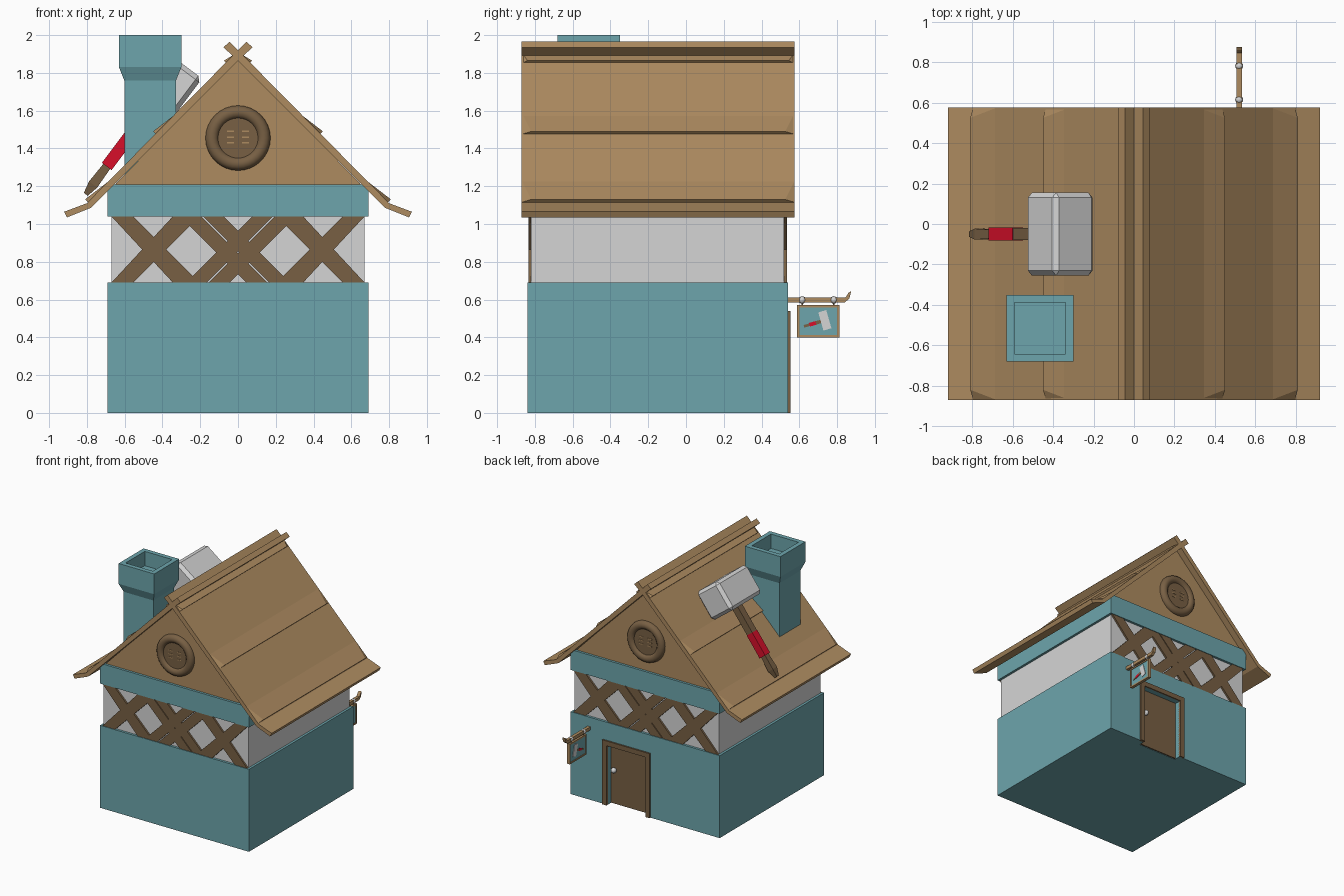
import bpy
import bmesh
from mathutils import Vector

cube = bpy.data.objects.get("Cube")
if cube:
    bpy.data.objects.remove(cube, do_unlink=True)


def material(name, rgb):
    lin = [((c / 255 + 0.055) / 1.055) ** 2.4 for c in rgb]
    m = bpy.data.materials.new(name)
    m.use_nodes = True
    m.diffuse_color = (*lin, 1)
    m.node_tree.nodes["Principled BSDF"].inputs["Base Color"].default_value = (*lin, 1)
    return m


TEAL = material("teal paint", (109, 165, 172))
WHITE = material("pale grey", (213, 213, 213))
WOOD = material("light wood", (173, 139, 96))
DARK = material("dark wood", (120, 96, 68))
RED = material("red grip", (215, 15, 42))


def finish(name, bm, mat):
    bmesh.ops.recalc_face_normals(bm, faces=bm.faces)
    mesh = bpy.data.meshes.new(name)
    bm.to_mesh(mesh)
    bm.free()
    mesh.materials.append(mat)
    obj = bpy.data.objects.new(name, mesh)
    bpy.context.collection.objects.link(obj)
    return obj


def box(name, mat, x, y, z):
    """Box from (low, high) pairs."""
    return prism(name, mat, [(x[0], z[0]), (x[1], z[0]), (x[1], z[1]), (x[0], z[1])], y)


def prism(name, mat, points, span, axis="y"):
    """Extrude a flat profile along y (points are x, z) or x (points are y, z)."""
    bm = bmesh.new()
    place = (lambda p, d: (p[0], d, p[1])) if axis == "y" else (lambda p, d: (d, *p))
    ends = [[bm.verts.new(place(p, d)) for p in points] for d in span]
    bridge(bm, ends)
    return finish(name, bm, mat)


def bridge(bm, rings):
    for a, b in zip(rings, rings[1:]):
        for i in range(len(a)):
            j = (i + 1) % len(a)
            bm.faces.new((a[i], a[j], b[j], b[i]))
    bm.faces.new(rings[0])
    bm.faces.new(rings[-1])


def square_loft(name, mat, sections):
    """Join square rings given as (half width, height)."""
    bm = bmesh.new()
    corners = [(-1, -1), (1, -1), (1, 1), (-1, 1)]
    bridge(bm, [[bm.verts.new((h * a, h * b, z)) for a, b in corners] for h, z in sections])
    return finish(name, bm, mat)


def ball(name, mat, radius, loc):
    bpy.ops.mesh.primitive_uv_sphere_add(segments=16, ring_count=8, radius=radius, location=loc)
    obj = bpy.context.object
    obj.name = name
    obj.data.materials.append(mat)
    bpy.ops.object.shade_smooth()


# Walls, with a doorway cut into the back
walls = box("lower_walls", TEAL, (-0.69, 0.69), (-0.84, 0.54), (0, 0.69))
cutter = box("doorway_cutter", TEAL, (-0.01, 0.35), (0.485, 0.7), (-0.1, 0.5))
cutter.hide_render = True
cut = walls.modifiers.new("doorway", "BOOLEAN")
cut.operation = "DIFFERENCE"
cut.object = cutter
bpy.context.view_layer.objects.active = walls
bpy.ops.object.modifier_apply(modifier=cut.name)
bpy.data.objects.remove(cutter, do_unlink=True)
box("upper_walls", WHITE, (-0.67, 0.67), (-0.82, 0.52), (0.69, 1.04))
box("wall_band", TEAL, (-0.69, 0.69), (-0.84, 0.54), (1.04, 1.21))
prism("gable", WOOD, [(-0.66, 1.2), (0.66, 1.2), (0, 1.875)], (-0.82, 0.52))

# Door
box("door", DARK, (-0.01, 0.35), (0.48, 0.495), (0.003, 0.5))
prism("door_frame", DARK,
      [(-0.05, 0), (-0.01, 0), (-0.01, 0.5), (0.35, 0.5), (0.35, 0), (0.39, 0),
       (0.39, 0.54), (-0.05, 0.54)], (0.53, 0.553))
ball("door_knob", WHITE, 0.022, (0.31, 0.515, 0.29))


# Crossed timbers on front and back
def clamp(x):
    return max(-0.67, min(0.67, x))


LOW, HIGH = 0.69, 1.04
for side, span in (("front", (-0.835, -0.815)), ("back", (0.515, 0.535))):
    for cx, cz, half in ((-0.45, 0.865, 0.07), (-0.06, 0.85, 0.055),
                         (0.06, 0.85, 0.055), (0.45, 0.865, 0.07)):
        for lean in (-1, 1):
            b, t = cx + lean * (LOW - cz), cx + lean * (HIGH - cz)
            prism(side + "_timber", DARK,
                  [(clamp(b - half), LOW), (clamp(b + half), LOW),
                   (clamp(t + half), HIGH), (clamp(t - half), HIGH)], span)

# Round gable windows
for side, y, out in (("front", -0.82, -1), ("back", 0.52, 1)):
    bpy.ops.mesh.primitive_torus_add(major_segments=32, minor_segments=12, major_radius=0.137,
                                     minor_radius=0.035, location=(0, y, 1.455),
                                     rotation=(1.5708, 0, 0))
    ring = bpy.context.object
    ring.name = side + "_window_ring"
    ring.data.materials.append(DARK)
    bpy.ops.object.shade_smooth()
    bpy.ops.mesh.primitive_cylinder_add(vertices=32, radius=0.115, depth=0.03,
                                        location=(0, y, 1.455), rotation=(1.5708, 0, 0))
    disc = bpy.context.object
    disc.name = side + "_window_disc"
    disc.data.materials.append(DARK)
    for x in (-0.04, 0.04):
        for z in (1.43, 1.46, 1.49):
            face = y + out * 0.014
            box(side + "_window_slot", WOOD, (x - 0.018, x + 0.018),
                sorted((face, face + out * 0.004)), (z - 0.004, z + 0.004))

# Roof slabs crossing at the ridge, with wedge-shaped overlapping courses
Y0, Y1 = -0.87, 0.575


def course(name, side, x0, x1, lift=0.015, inset=0.05):
    bm = bmesh.new()
    rings = []
    for y, step in ((Y0, inset), (Y1, -inset)):
        coords = [(x0, y, 1.91 - x0), (x1 + lift, y + step, 1.91 - x1 + lift),
                  (x1, y, 1.91 - x1)]
        rings.append([bm.verts.new((side * x, yy, z)) for x, yy, z in coords])
    bridge(bm, rings)
    finish(name, bm, WOOD)


for side, label in ((1, "left"), (-1, "right")):
    slab = [(-0.045, 1.965), (0.01, 1.91), (0.8, 1.11), (0.92, 1.065), (0.905, 1.035),
            (0.78, 1.085), (0, 1.865), (-0.077, 1.935)]
    prism(label + "_roof", WOOD, [(side * x, z) for x, z in slab], (Y0, Y1))
    course(label + "_ridge_course", side, 0, 0.06, inset=0.03)
    course(label + "_middle_course", side, 0.32, 0.435)
    course(label + "_lower_course", side, 0.68, 0.795)

# Chimney with hollow top
chimney = square_loft("chimney", TEAL, [(0.137, 1.25), (0.137, 1.76), (0.165, 1.83),
                                        (0.165, 2), (0.127, 2), (0.127, 1.88)])
chimney.location = (-0.465, -0.515, 0)

# Large hammer resting on the roof
hammer = [box("hammer_head", WHITE, (-0.125, 0.125), (-0.205, 0.205), (-0.125, 0.125)),
          square_loft("hammer_shaft", DARK, [(0.03, -0.36), (0.03, -0.1)]),
          square_loft("hammer_grip", RED, [(0.032, -0.55), (0.032, -0.35)]),
          square_loft("hammer_tip", DARK, [(0.022, -0.54), (0.027, -0.67), (0.013, -0.735)])]
bevel = hammer[0].modifiers.new("chamfer", "BEVEL")
bevel.width = 0.025
bevel.segments = 1
for part in hammer:
    part.location = (-0.365, -0.05, 1.745)
    part.rotation_euler = (0, 0.6435, 0)

# Hanging sign on a hooked pole
prism("sign_pole", WOOD, [(0.53, 0.585), (0.84, 0.585), (0.865, 0.605), (0.875, 0.645),
                          (0.86, 0.635), (0.845, 0.612), (0.53, 0.612)], (0.507, 0.533), "x")
box("sign_panel", TEAL, (0.513, 0.527), (0.595, 0.805), (0.405, 0.565))
for y in (0.594, 0.806):
    box("sign_frame_side", WOOD, (0.508, 0.532), (y - 0.006, y + 0.006), (0.4, 0.57))
for z in (0.406, 0.564):
    box("sign_frame_rail", WOOD, (0.508, 0.532), (0.588, 0.812), (z - 0.006, z + 0.006))
for y in (0.615, 0.782):
    ball("sign_hanger", WHITE, 0.02, (0.52, y, 0.598))
    box("sign_link", DARK, (0.516, 0.524), (y - 0.004, y + 0.004), (0.56, 0.59))
for label, x in (("left", 0.528), ("right", 0.512)):
    for part, mat, y, z in (("head", WHITE, (-0.022, 0.022), (-0.05, 0.05)),
                            ("shaft", DARK, (-0.05, -0.022), (-0.009, 0.009)),
                            ("grip", RED, (-0.085, -0.05), (-0.01, 0.01)),
                            ("tip", DARK, (-0.115, -0.085), (-0.007, 0.007))):
        plate = box(label + "_sign_hammer_" + part, mat, (-0.003, 0.003), y, z)
        plate.location = Vector((x, 0.735, 0.49))
        plate.rotation_euler = (0.28, 0, 0)
